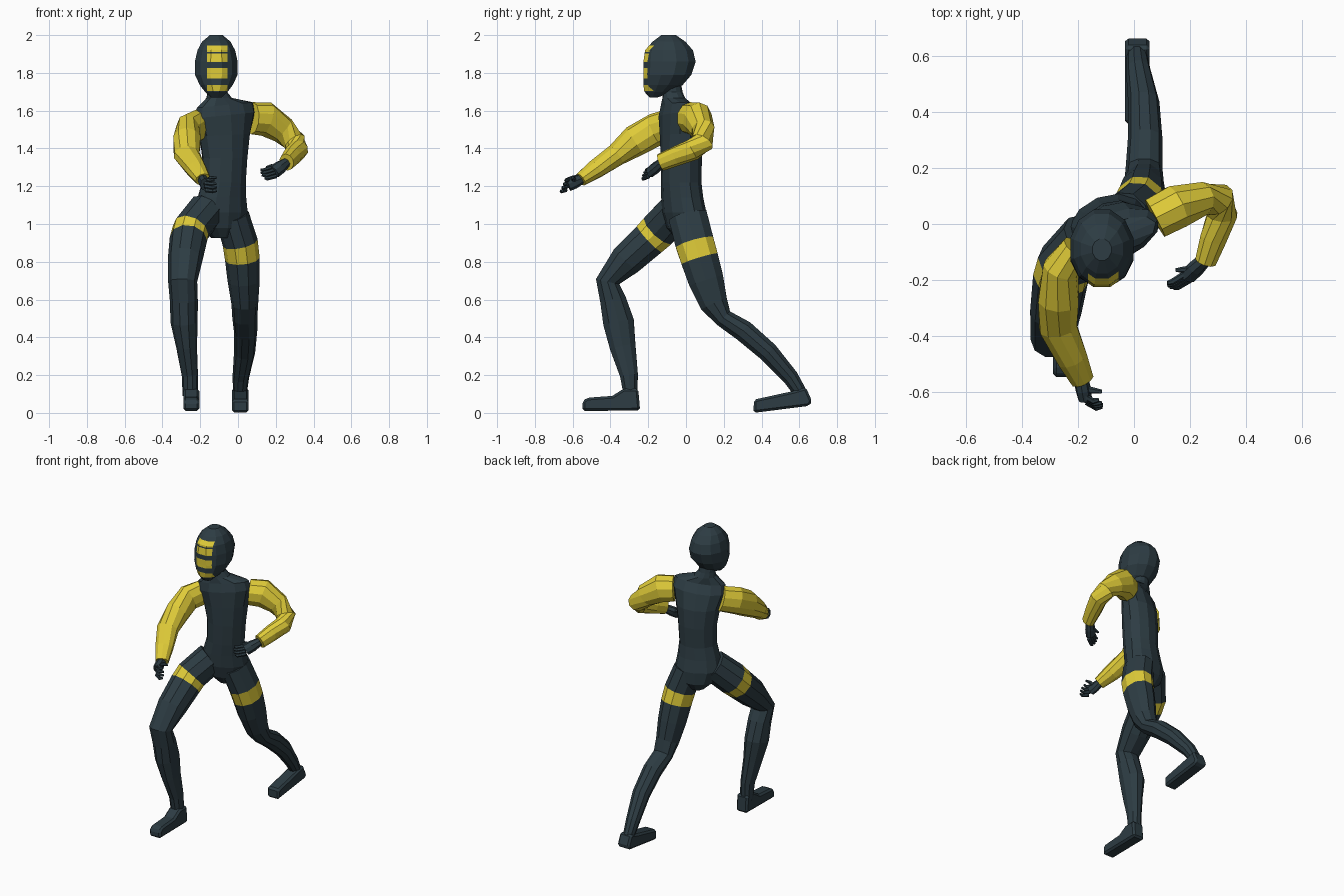
import bpy, bmesh, math
from mathutils import Vector

if "Cube" in bpy.data.objects:
    bpy.data.objects.remove(bpy.data.objects["Cube"])


def material(name, rgb):
    m = bpy.data.materials.new(name)
    m.diffuse_color = (*rgb, 1)
    m.use_nodes = True
    m.node_tree.nodes["Principled BSDF"].inputs["Base Color"].default_value = m.diffuse_color
    return m


DARK = material("dark slate suit", (0.026, 0.045, 0.056))
YELLOW = material("yellow", (0.74, 0.60, 0.04))


def finish(name, bm, mats):
    bmesh.ops.recalc_face_normals(bm, faces=bm.faces[:])
    me = bpy.data.meshes.new(name)
    bm.to_mesh(me)
    bm.free()
    for m in mats:
        me.materials.append(m)
    ob = bpy.data.objects.new(name, me)
    bpy.context.collection.objects.link(ob)
    return ob


def loft_mesh(bm, rings, sides, ref, tangents=None, phase=0.0, band=None):
    """Skin elliptical rings (x, y, z, radius along ref, other radius)."""
    pts = [Vector(r[:3]) for r in rings]
    loops = []
    for i, r in enumerate(rings):
        if tangents:
            t = Vector(tangents[i]).normalized()
        else:
            t = Vector()
            if i > 0:
                t += (pts[i] - pts[i - 1]).normalized()
            if i < len(pts) - 1:
                t += (pts[i + 1] - pts[i]).normalized()
            t.normalize()
        u = Vector(ref)
        u = (u - t * u.dot(t)).normalized()
        v = t.cross(u)
        loop = []
        for k in range(sides):
            a = 2 * math.pi * (k + phase) / sides
            loop.append(bm.verts.new(pts[i] + u * (r[3] * math.cos(a)) + v * (r[4] * math.sin(a))))
        loops.append(loop)
    for i in range(len(loops) - 1):
        for k in range(sides):
            j = (k + 1) % sides
            f = bm.faces.new((loops[i][k], loops[i][j], loops[i + 1][j], loops[i + 1][k]))
            f.material_index = 1 if i == band else 0
    bm.faces.new(loops[0][::-1])
    bm.faces.new(loops[-1])


def loft(name, rings, mats, sides=10, ref=(1, 0, 0), **kw):
    bm = bmesh.new()
    loft_mesh(bm, rings, sides, ref, **kw)
    return finish(name, bm, mats)


# Torso and neck, turned towards the trailing arm, shoulders slightly tilted
yaw = math.radians(22)
torso = [(-.09, .0, .925, .05, .06), (-.09, .0, .98, .115, .10), (-.09, -.01, 1.06, .15, .112),
         (-.085, -.02, 1.14, .135, .107), (-.075, -.025, 1.22, .12, .105), (-.07, -.025, 1.35, .124, .107),
         (-.07, -.03, 1.47, .142, .102), (-.07, -.045, 1.575, .172, .085), (-.07, -.055, 1.63, .16, .06),
         (-.10, -.065, 1.668, .07, .058), (-.11, -.07, 1.70, .053, .052), (-.113, -.085, 1.77, .055, .055)]
tilt = [(0, 0, 1)] * 6 + [(-.05, 0, 1)] + [(-.1, 0, 1)] * 2 + [(0, 0, 1)] * 3
loft("torso", torso, [DARK], 12, (math.cos(yaw), math.sin(yaw), 0), tangents=tilt)

# Hooded head with yellow face bars cut into the surface
bm = bmesh.new()
head = [(-.115, -.172, 1.67, .03, .022), (-.115, -.145, 1.70, .062, .078), (-.115, -.122, 1.735, .09, .107),
        (-.115, -.098, 1.79, .117, .131), (-.115, -.087, 1.86, .117, .143), (-.115, -.09, 1.92, .103, .131),
        (-.115, -.09, 1.965, .078, .09), (-.115, -.092, 2.0, .035, .04)]
loft_mesh(bm, head, 12, (1, 0, 0), tangents=[(0, 0, 1)] * len(head), phase=.5)
bars = [(1.703, 1.737), (1.77, 1.826), (1.857, 1.902), (1.91, 1.944)]
face_x, face_w = -.11, .055
cuts = [((0, 0, z), (0, 0, 1)) for bar in bars for z in bar]
cuts += [((face_x + s * face_w, 0, 0), (1, 0, 0)) for s in (-1, 1)]
for co, no in cuts:
    front = [f for f in bm.faces if f.calc_center_median().y < -.14]
    geom = set(front)
    for f in front:
        geom.update(f.edges)
        geom.update(f.verts)
    bmesh.ops.bisect_plane(bm, geom=list(geom), plane_co=co, plane_no=no, dist=1e-5)
bm.normal_update()
for f in bm.faces:
    c = f.calc_center_median()
    if c.y < -.16 and abs(c.x - face_x) < face_w and any(a < c.z < b for a, b in bars):
        f.material_index = 1
finish("head", bm, [DARK, YELLOW])

# Legs with a yellow thigh band between rings 1 and 2
loft("front_leg", [(-.165, -.05, 1.075, .10, .10), (-.25, -.145, .968, .10, .105), (-.262, -.192, .922, .10, .10),
                   (-.28, -.315, .81, .092, .092), (-.293, -.415, .695, .077, .066), (-.287, -.387, .60, .074, .072),
                   (-.285, -.357, .48, .072, .086), (-.272, -.335, .35, .055, .072),
                   (-.255, -.302, .20, .043, .05), (-.252, -.293, .09, .041, .038)],
     [DARK, YELLOW], band=1)
loft("back_leg", [(-.03, .01, 1.04, .09, .108), (.012, .046, .90, .094, .108), (.023, .072, .815, .092, .105),
                  (.03, .107, .70, .085, .098), (.036, .148, .58, .071, .078), (.036, .198, .502, .066, .052),
                  (.04, .305, .434, .062, .06), (.035, .435, .322, .056, .056),
                  (.015, .552, .19, .044, .045), (.01, .61, .10, .036, .036)],
     [DARK, YELLOW], band=1)


# Feet: side profile extruded across, edges bevelled
def foot(name, profile, x, half):
    bm = bmesh.new()
    sides = [[bm.verts.new((x + s * half, y, z)) for y, z in profile] for s in (-1, 1)]
    n = len(profile)
    bm.faces.new(sides[0])
    bm.faces.new(sides[1][::-1])
    for i in range(n):
        j = (i + 1) % n
        bm.faces.new((sides[0][i], sides[0][j], sides[1][j], sides[1][i]))
    ob = finish(name, bm, [DARK])
    bev = ob.modifiers.new("soft edges", 'BEVEL')
    bev.width = .012
    bev.segments = 1


foot("front_foot", [(-.548, .01), (-.548, .06), (-.525, .08), (-.39, .09), (-.33, .128),
                    (-.253, .128), (-.243, .013)], -.247, .042)
foot("back_foot", [(.357, .0), (.36, .07), (.565, .115), (.635, .135), (.668, .06), (.65, .037)], .012, .044)

# Sleeves
up = (0, 0, 1)
loft("forward_sleeve", [(-.205, -.085, 1.525, .085, .055), (-.262, -.16, 1.50, .088, .066),
                        (-.27, -.27, 1.44, .084, .076), (-.272, -.37, 1.365, .06, .07),
                        (-.222, -.48, 1.29, .052, .057), (-.185, -.558, 1.235, .037, .043)], [YELLOW], ref=up)
loft("side_sleeve", [(.075, .02, 1.56, .085, .078), (.15, .06, 1.555, .092, .082), (.24, .09, 1.495, .073, .062),
                     (.302, .087, 1.432, .062, .062), (.316, .035, 1.393, .058, .056),
                     (.285, -.05, 1.36, .053, .05), (.257, -.133, 1.327, .047, .04)], [YELLOW], ref=up)


# Hands: palm with four curled fingers and a thumb
def hand(name, wrist, palm, row, reach, thumb):
    wrist, palm, row, reach = map(Vector, (wrist, palm, row, reach))
    bm = bmesh.new()
    mid = wrist.lerp(palm, .55)
    loft_mesh(bm, [(*wrist, .026, .026), (*mid, .036, .028), (*palm, .036, .025)], 8, row)
    for i in range(4):
        base = palm + row * (i - 1.5)
        knuckle = base + reach * .5 + (palm - wrist) * .15
        tip = base + reach * (1.0 - .1 * abs(i - 1.5))
        loft_mesh(bm, [(*base, .012, .012), (*knuckle, .011, .011), (*tip, .007, .007)], 6, row)
    thumb = Vector(thumb)
    joint = mid.lerp(thumb, .6) + Vector((0, 0, .008))
    loft_mesh(bm, [(*mid, .015, .015), (*joint, .011, .011), (*thumb, .007, .007)], 6, row)
    finish(name, bm, [DARK])


hand("forward_hand", (-.19, -.55, 1.24), (-.175, -.625, 1.208), (.004, -.008, -.019),
     (.065, -.02, -.004), (-.115, -.60, 1.245))
hand("side_hand", (.255, -.125, 1.325), (.19, -.19, 1.275), (.007, -.006, -.015),
     (-.07, -.035, -.01), (.15, -.165, 1.30))
